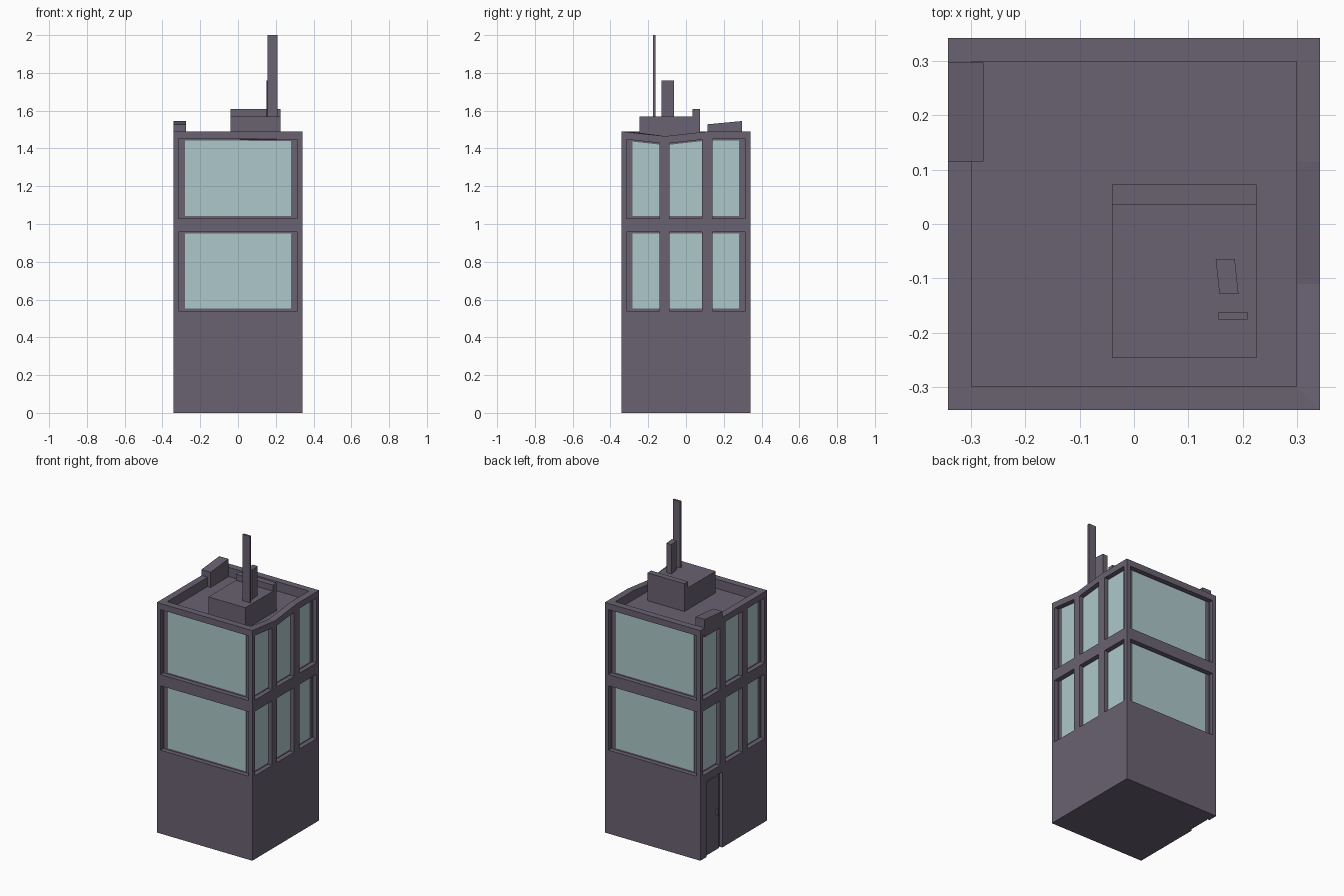
import bpy, bmesh
from mathutils import Vector

if "Cube" in bpy.data.objects:
    bpy.data.objects.remove(bpy.data.objects["Cube"])


def material(name, rgb):
    m = bpy.data.materials.new(name)
    m.use_nodes = True
    m.diffuse_color = (*rgb, 1)
    m.node_tree.nodes["Principled BSDF"].inputs["Base Color"].default_value = (*rgb, 1)
    return m


WALL = material("muted purple wall", (0.142, 0.122, 0.168))
GLASS = material("pale teal glass", (0.42, 0.575, 0.59))

HALF, INNER, TOP, ROOF = 0.342, 0.28, 1.49, 1.43
DIP_Y = -0.11


def sag(x, y):
    """Drop of the crooked parapet on the model's left side."""
    return 0.025 * max(0, 1 - abs(y - DIP_Y) / 0.225) if x > 0.2 else 0


def add_box(bm, x, y, z, shape=None):
    """Box between pairs of limits; shape may move each corner."""
    made = bmesh.ops.create_cube(bm, size=1)["verts"]
    for v in made:
        v.co = Vector([lim[0] if c < 0 else lim[1] for c, lim in zip(v.co, (x, y, z))])
        if shape:
            shape(v.co)
    return made


def finish(name, bm, mat):
    bmesh.ops.recalc_face_normals(bm, faces=bm.faces)
    mesh = bpy.data.meshes.new(name)
    bm.to_mesh(mesh)
    bm.free()
    mesh.materials.append(mat)
    obj = bpy.data.objects.new(name, mesh)
    bpy.context.collection.objects.link(obj)
    return obj


def box(name, x, y, z, mat=WALL, shape=None):
    bm = bmesh.new()
    add_box(bm, x, y, z, shape)
    return finish(name, bm, mat)


# Tower shell with a sunken roof and a sagging parapet
bm = bmesh.new()
add_box(bm, (-HALF, HALF), (-HALF, HALF), (0, TOP))
roof = max(bm.faces, key=lambda f: f.calc_center_median().z)
bmesh.ops.inset_region(bm, faces=[roof], thickness=HALF - INNER)
bottom = bmesh.ops.extrude_face_region(bm, geom=[roof])["geom"]
bmesh.ops.delete(bm, geom=[roof], context="FACES")
for v in bottom:
    if isinstance(v, bmesh.types.BMVert):
        v.co.z = ROOF
for y in (DIP_Y, 0.115):
    bmesh.ops.bisect_plane(bm, geom=bm.verts[:] + bm.edges[:] + bm.faces[:],
                           plane_co=(0, y, 0), plane_no=(0, 1, 0))
for v in bm.verts:
    if v.co.z > TOP - 0.01 and abs(v.co.y) < 0.2:
        v.co.z -= sag(v.co.x, v.co.y)
tower = finish("tower_walls", bm, WALL)


# Windows: recess cutters plus glass plates at the back of each recess
DEPTH = 0.03
cut = bmesh.new()


def window(name, axis, side, span, pane, z):
    out = (side * (HALF - DEPTH), side * (HALF + 0.05))
    back = (side * (HALF - DEPTH - 0.003), side * (HALF - DEPTH + 0.004))

    def drop(co):
        if co.z > 1.4:
            co.z -= sag(co.x, co.y)

    def place(depth, width):
        return (sorted(depth), width) if axis == "x" else (width, sorted(depth))

    add_box(cut, *place(out, span), z, drop)
    box(name, *place(back, pane), (z[0] + 0.012, z[1] - 0.008), GLASS, drop)


SIDE_BAYS = [((-0.316, -0.14), (-0.282, -0.14)),
             ((-0.088, 0.085), (-0.088, 0.085)),
             ((0.14, 0.316), (0.14, 0.28))]
for floor, z in (("lower", (0.54, 0.957)), ("upper", (1.03, 1.45))):
    for label, side in (("front", -1), ("back", 1)):
        window(f"{floor}_{label}_glass", "y", side, (-0.315, 0.315), (-0.28, 0.28), z)
    for label, side in (("right", -1), ("left", 1)):
        for i, (span, pane) in enumerate(SIDE_BAYS):
            window(f"{floor}_{label}_glass_{i + 1}", "x", side, span, pane, z)

# Door recess on the right side
DOOR_Y, DOOR_TOP = (0.117, 0.28), 0.49
add_box(cut, (-HALF - 0.05, -HALF + 0.02), DOOR_Y, (-0.05, DOOR_TOP))

cutter = finish("opening_cutter", cut, WALL)
cutter.hide_render = True
mod = tower.modifiers.new("openings", "BOOLEAN")
mod.operation, mod.solver, mod.object = "DIFFERENCE", "EXACT", cutter
bpy.context.view_layer.objects.active = tower
bpy.ops.object.modifier_apply(modifier=mod.name)
bpy.data.objects.remove(cutter)

# Door leaf and handle
box("door_leaf", (-HALF + 0.012, -HALF + 0.022), (0.135, 0.272), (0, 0.475))
box("door_handle", (-HALF + 0.001, -HALF + 0.013), (0.15, 0.162), (0.225, 0.26))


# Rooftop block on the parapet with a sloping top
def slope_top(co):
    if co.z > 1.5 and co.y < 0.2:
        co.z -= 0.017


box("parapet_block", (-HALF, -0.276), (0.115, 0.297), (ROOF, 1.545), shape=slope_top)

# Rooftop hut with a raised back wall
box("roof_hut", (-0.04, 0.225), (-0.246, 0.035), (ROOF, 1.57))
box("roof_hut_back", (-0.04, 0.225), (0.035, 0.073), (ROOF, 1.61))


# Crooked chimney and tall mast on the hut
def skew(co):
    if co.y < -0.1:
        co.x += 0.007


box("chimney", (0.15, 0.185), (-0.129, -0.064), (1.56, 1.76), shape=skew)
box("mast", (0.155, 0.208), (-0.175, -0.162), (1.56, 2.0))
